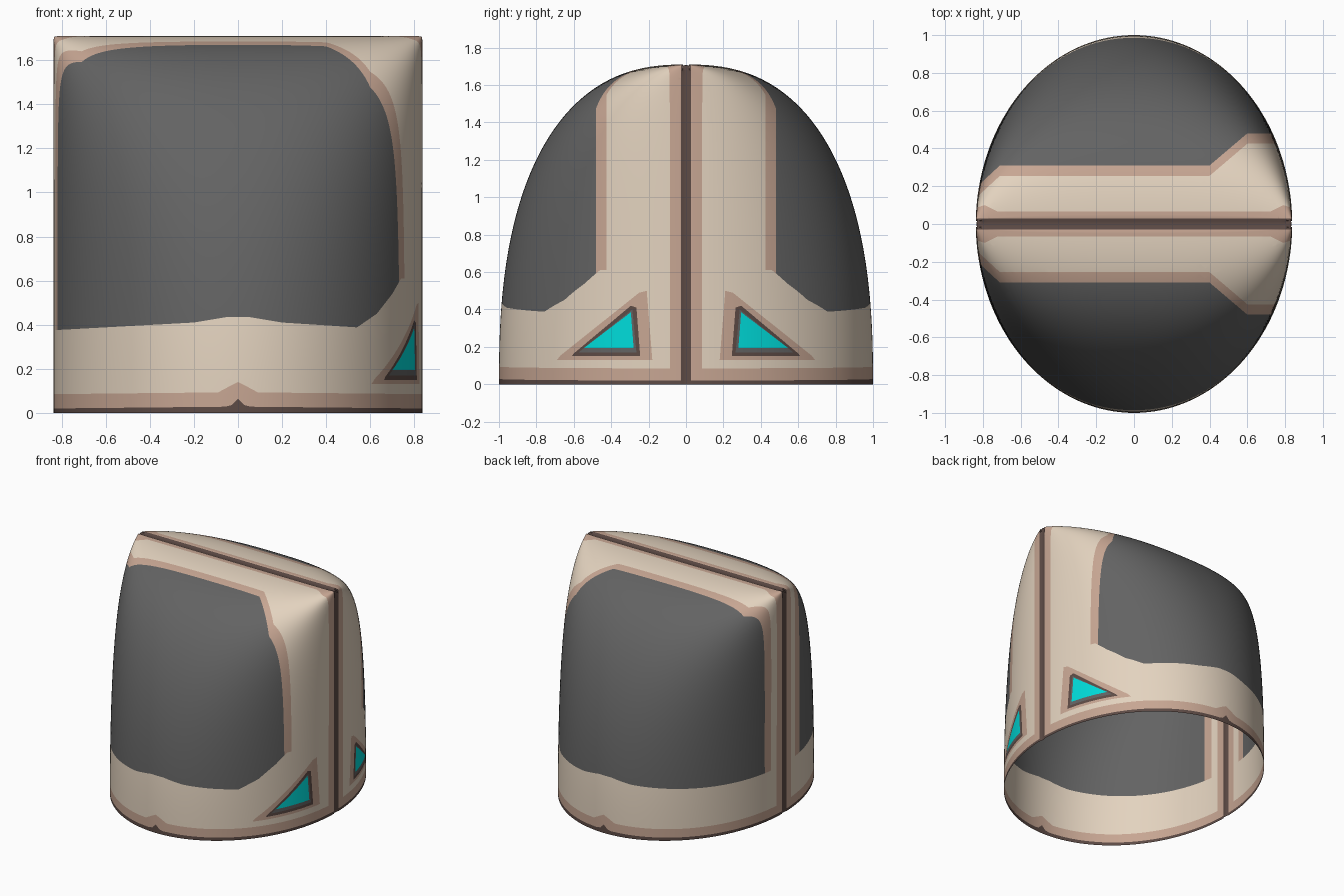
import bpy, bmesh
from math import sin, cos, pi
from mathutils import Vector

cube = bpy.data.objects.get("Cube")
if cube:
    bpy.data.objects.remove(cube)

HALF_X, HEIGHT = 0.837, 1.71
COLS, ROWS = 96, 60
DOME = 2 / 2.45

COLOURS = {
    "dark_grey": (0.125, 0.125, 0.125),
    "cream": (0.77, 0.65, 0.52),
    "tan": (0.57, 0.38, 0.29),
    "dark_brown": (0.11, 0.07, 0.06),
    "cyan": (0.0, 0.72, 0.71),
}
GREY, CREAM, TAN, BROWN, CYAN = range(5)

# Border profiles: y over x for the sides and seam, z over x for the hems
panel_side = [(-.84, .19), (-.71, .31), (.4, .31), (.6, .48), (.84, .48)]
trim_side = [(x, y - .055) for x, y in panel_side]
panel_base = [(-.84, .375), (-.2, .41), (-.05, .435), (.05, .435), (.2, .41),
              (.54, .388), (.63, .45), (.7, .54), (.74, .61), (.84, .61)]
seam_half = [(0, .065), (.72, .065), (.79, .1), (.84, .085)]
hem_half = [(0, .14), (.04, .12), (.09, .093), (.84, .085)]
rim_half = [(0, .065), (.03, .035), (.06, .028), (.84, .02)]
SEAM, GROOVE = .028, .015


def both_ways(half):
    return [(-x, v) for x, v in reversed(half[1:])] + half


seam_trim, hem, rim = map(both_ways, (seam_half, hem_half, rim_half))

# Nested triangle lamps on the +x side, as (y, z) corners
lamp_border = [(.18, .13), (.69, .13), (.67, .155), (.25, .49), (.21, .5)]
lamp_frame = [(.245, .15), (.61, .15), (.60, .165), (.295, .42), (.265, .41)]
lamp_recess = [(.265, .17), (.575, .17), (.287, .4)]
lamp_glass = [(.28, .195), (.545, .195), (.295, .385)]
lamp = ((lamp_glass, CYAN), (lamp_recess, GREY), (lamp_frame, BROWN), (lamp_border, TAN))


def value_at(profile, x):
    for (x0, v0), (x1, v1) in zip(profile, profile[1:]):
        if x <= x1:
            return v0 + (v1 - v0) * (x - x0) / (x1 - x0)
    return profile[-1][1]


def inside(poly, p):
    return all((b[0] - a[0]) * (p[1] - a[1]) > (b[1] - a[1]) * (p[0] - a[0])
               for a, b in zip(poly, poly[1:] + poly[:1]))


def cut_along(bm, points, u, v, pad=.045, positive_x=False):
    """Cut edges into the surface along a polyline drawn on axes u and v."""
    for a, b in zip(points, points[1:]):
        faces = []
        for f in bm.faces:
            c = f.calc_center_median()
            if positive_x and c.x < 0:
                continue
            if all(min(a[k], b[k]) - pad < c[ax] < max(a[k], b[k]) + pad
                   for k, ax in enumerate((u, v))):
                faces.append(f)
        geom = set(faces)
        for f in faces:
            geom.update(f.edges)
            geom.update(f.verts)
        origin, normal = Vector(), Vector()
        origin[u], origin[v] = a
        normal[u], normal[v] = a[1] - b[1], b[0] - a[0]
        bmesh.ops.bisect_plane(bm, geom=list(geom), dist=1e-5,
                               plane_co=origin, plane_no=normal.normalized())


def colour_of(c):
    if c.y < SEAM or c.z < value_at(rim, c.x):
        return BROWN
    if c.y < value_at(seam_trim, c.x) or c.z < value_at(hem, c.x):
        return TAN
    if c.x > 0:
        for poly, colour in lamp:
            if inside(poly, (c.y, c.z)):
                return colour
    if c.z > value_at(panel_base, c.x):
        if c.y > value_at(panel_side, c.x):
            return GREY
        if c.y > value_at(trim_side, c.x):
            return TAN
    return CREAM


# Half shell: oval at the rim, flattening to a straight ridge on top
bm = bmesh.new()
grid = []
for j in range(ROWS + 1):
    t = pi / 2 * j / ROWS
    depth = cos(t) ** DOME if j < ROWS else 0
    z = HEIGHT * sin(t) ** DOME
    power = 2 / (2 + .65 * (z / HEIGHT) ** 3)
    row = []
    for i in range(COLS + 1):
        a = pi * i / COLS
        c = cos(a)
        s = sin(a) if 0 < i < COLS else 0
        x = HALF_X * abs(c) ** power * (1 if c > 0 else -1)
        row.append(bm.verts.new((x, depth * s ** power, z)))
    grid.append(row)
for low, high in zip(grid, grid[1:]):
    for i in range(COLS):
        bm.faces.new((low[i], low[i + 1], high[i + 1], high[i]))

# Cut the colour borders
for profile in (panel_side, trim_side, seam_trim):
    cut_along(bm, profile, 0, 1)
for profile in (panel_base, hem, rim):
    cut_along(bm, profile, 0, 2)
for poly, _ in lamp:
    cut_along(bm, poly + poly[:1], 1, 2, positive_x=True)
for y in (GROOVE, SEAM):
    cut_along(bm, [(-1, y), (1, y)], 0, 1, pad=.08)

for f in bm.faces:
    f.material_index = colour_of(f.calc_center_median())

# Sink the centre seam into a shallow groove
bm.normal_update()
sunk = [(v, v.normal.copy()) for v in bm.verts if v.co.y < GROOVE + .001]
for v, n in sunk:
    n.y = 0
    if n.length > 0:
        v.co -= n.normalized() * .006

mesh = bpy.data.meshes.new("hood_shell")
bm.to_mesh(mesh)
bm.free()
shell = bpy.data.objects.new("hood_shell", mesh)
bpy.context.collection.objects.link(shell)

for name, rgb in COLOURS.items():
    mat = bpy.data.materials.new(name)
    mat.use_nodes = True
    mat.diffuse_color = (*rgb, 1)
    bsdf = mat.node_tree.nodes["Principled BSDF"]
    bsdf.inputs["Base Color"].default_value = (*rgb, 1)
    bsdf.inputs["Roughness"].default_value = .7
    mesh.materials.append(mat)

# Smooth shading, then mirror front to back
bpy.ops.object.select_all(action='DESELECT')
shell.select_set(True)
bpy.context.view_layer.objects.active = shell
bpy.ops.object.shade_smooth_by_angle(angle=.8)
mirror = shell.modifiers.new("mirror_front", 'MIRROR')
mirror.use_axis = (False, True, False)
mirror.merge_threshold = .0005
